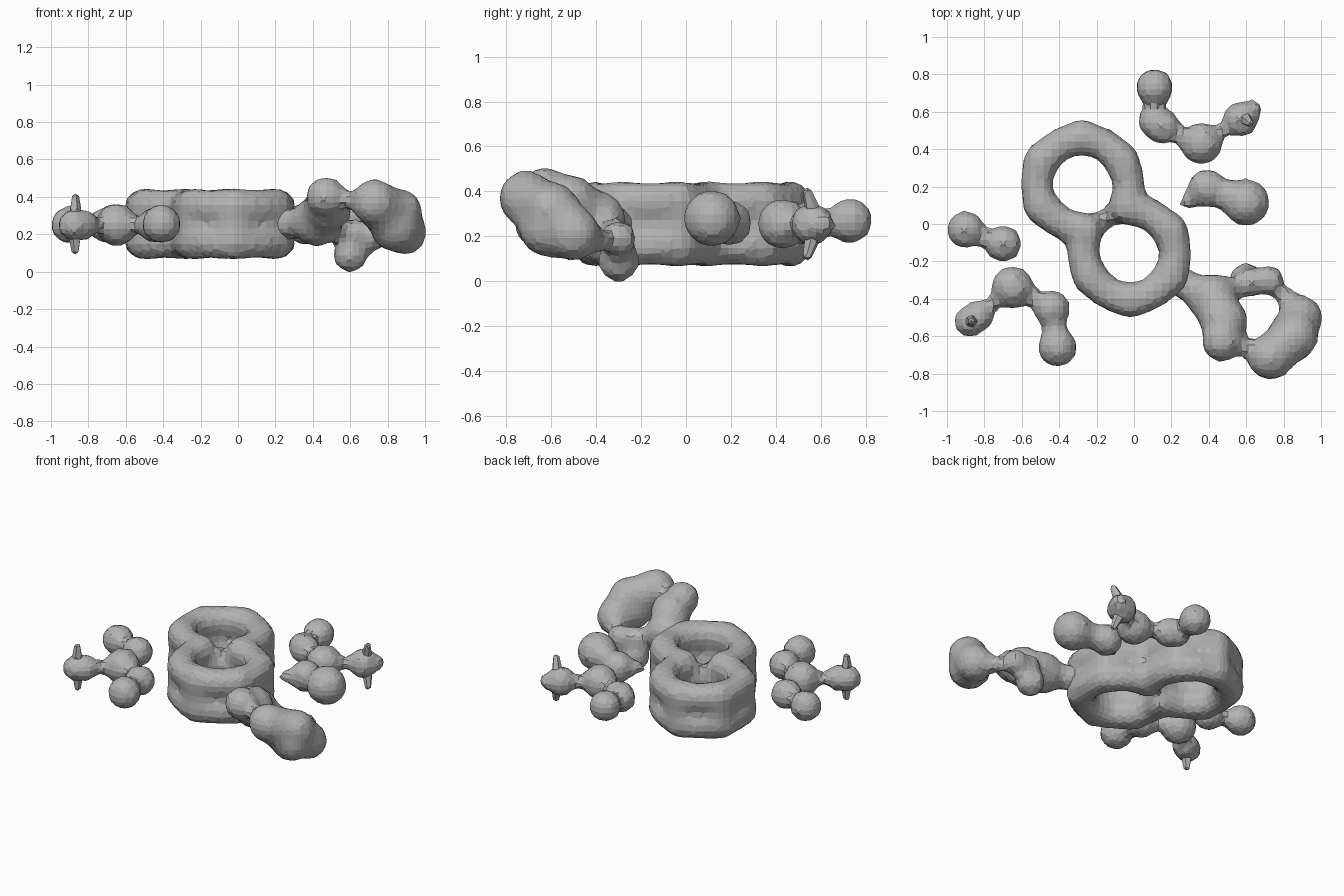
import bpy, bmesh
from math import sin, cos, radians
from mathutils import Vector, Matrix

if "Cube" in bpy.data.objects:
    bpy.data.objects.remove(bpy.data.objects["Cube"])

mat = bpy.data.materials.new("cloud grey")
mat.use_nodes = True
GREY = (0.45, 0.45, 0.45, 1)
mat.diffuse_color = GREY
mat.node_tree.nodes["Principled BSDF"].inputs["Base Color"].default_value = GREY
MID = 0.255


def link(bm, a, ra, b=None, rb=None, detail=2):
    """Rounded link between two balls, or one ball."""
    part = bmesh.new()
    for p, r in ((a, ra), (b, rb)):
        if p is not None:
            bmesh.ops.create_icosphere(part, subdivisions=detail, radius=r,
                                       matrix=Matrix.Translation(p))
    if b is not None:
        hull = bmesh.ops.convex_hull(part, input=part.verts)
        junk = set(hull["geom_interior"]) | set(hull["geom_unused"])
        verts = [g for g in junk if isinstance(g, bmesh.types.BMVert)]
        bmesh.ops.delete(part, geom=verts, context='VERTS')
    tmp = bpy.data.meshes.new("tmp")
    part.to_mesh(tmp)
    part.free()
    bm.from_mesh(tmp)
    bpy.data.meshes.remove(tmp)


def finish(name, bm, voxel=0.04):
    """Make the object and fuse its links into one faceted skin."""
    mesh = bpy.data.meshes.new(name)
    bm.to_mesh(mesh)
    bm.free()
    mesh.materials.append(mat)
    obj = bpy.data.objects.new(name, mesh)
    bpy.context.collection.objects.link(obj)
    if voxel:
        fuse = obj.modifiers.new("fuse", 'REMESH')
        fuse.mode = 'VOXEL'
        fuse.voxel_size = voxel
        soft = obj.modifiers.new("soften", 'SMOOTH')
        soft.factor, soft.iterations = 0.5, 1
    return obj


def cluster(name, balls, necks, voxel=0.035):
    """Balls (x, y, z, radius) joined by (i, j, radius) necks."""
    bm = bmesh.new()
    for x, y, z, r in balls:
        link(bm, Vector((x, y, z)), r)
    for i, j, r in necks:
        link(bm, Vector(balls[i][:3]), r, Vector(balls[j][:3]), r)
    return finish(name, bm, voxel)


def spikes(name, x, y, lean):
    """Thin shards above and below a ball."""
    bm = bmesh.new()
    for s in (1, -1):
        base = Vector((x, y, MID + s * 0.07))
        tip = Vector((x + lean, y - lean, MID + s * 0.14))
        link(bm, base, 0.035, tip, 0.022, 1)
    return finish(name, bm, None)


# Two fused rounded rings, each drawn as an upper and a lower tube
def hexagon(centre):
    return [centre + 0.25 * Vector((cos(radians(a)), sin(radians(a)), 0))
            for a in range(30, 390, 60)]


centres = [Vector((-0.02, -0.16, 0)), Vector((-0.28, 0.215, 0))]
low, high = [hexagon(c) for c in centres]
right_join = (low[1] + high[5]) / 2
left_join = (low[2] + high[4]) / 2
outline = [low[0], right_join, high[0], high[1], high[2], high[3],
           left_join, low[3], low[4], low[5]]
bm = bmesh.new()
core = Vector((0, 0, MID))
for i, a in enumerate(outline):
    b = outline[(i + 1) % len(outline)]
    m = (a + b) / 2
    centre = min(centres, key=lambda c: (m - c).length)
    m = centre + (m - centre) * 1.13
    for end in (a, b):
        for z in (0.158, 0.353):
            h = Vector((0, 0, z))
            link(bm, end + h, 0.1, m + h, 0.088)
        link(bm, end + core, 0.085, m + core, 0.045)
    link(bm, a + Vector((0, 0, 0.19)), 0.09, a + Vector((0, 0, 0.32)), 0.09)
link(bm, left_join + core, 0.06, right_join + core, 0.06)
finish("fused_rings", bm, 0.042)

# Separate ball clusters around the rings
cluster("right_side_pair",
        [(0.29, 0.12, MID, 0.05), (0.39, 0.19, 0.26, 0.108),
         (0.60, 0.115, 0.28, 0.132), (0.50, 0.155, 0.27, 0.09)],
        [(0, 1, 0.035), (1, 3, 0.085), (3, 2, 0.09)])
cluster("rear_chain",
        [(0.11, 0.73, 0.27, 0.106), (0.11, 0.55, MID, 0.095), (0.15, 0.52, MID, 0.1),
         (0.36, 0.43, MID, 0.118), (0.57, 0.56, MID, 0.1), (0.63, 0.61, MID, 0.06)],
        [(0, 1, 0.05), (1, 2, 0.09), (2, 3, 0.035), (3, 4, 0.035), (4, 5, 0.06)])
cluster("left_pair",
        [(-0.90, -0.03, 0.25, 0.106), (-0.70, -0.105, 0.25, 0.104)], [(0, 1, 0.032)])
cluster("left_chain",
        [(-0.88, -0.52, 0.25, 0.09), (-0.83, -0.49, 0.25, 0.09), (-0.65, -0.34, 0.25, 0.12),
         (-0.44, -0.45, 0.25, 0.103), (-0.41, -0.66, MID, 0.11)],
        [(0, 1, 0.085), (1, 2, 0.035), (2, 3, 0.03), (3, 4, 0.07)])
spikes("rear_spikes", 0.60, 0.56, 0.02)
spikes("left_spikes", -0.87, -0.52, 0.0)

# Tilted front right arm: thick stem, long lobe and a ragged low bridge
cluster("front_right_arm",
        [(0.27, -0.32, MID, 0.09), (0.42, -0.40, 0.27, 0.14), (0.48, -0.52, 0.345, 0.135),
         (0.47, -0.63, 0.40, 0.113), (0.73, -0.71, 0.37, 0.13), (0.84, -0.61, 0.24, 0.14),
         (0.89, -0.50, 0.21, 0.125), (0.82, -0.40, 0.18, 0.06), (0.72, -0.30, 0.19, 0.085),
         (0.62, -0.31, 0.20, 0.085), (0.60, -0.30, 0.09, 0.097), (0.86, -0.60, 0.32, 0.13),
         (0.48, -0.36, 0.25, 0.09)],
        [(0, 1, 0.08), (1, 2, 0.125), (2, 3, 0.11), (3, 4, 0.045), (4, 5, 0.12), (5, 6, 0.12),
         (6, 7, 0.06), (7, 8, 0.035), (8, 9, 0.07), (9, 10, 0.08), (9, 12, 0.05),
         (4, 11, 0.12), (11, 6, 0.12), (1, 12, 0.09)])
